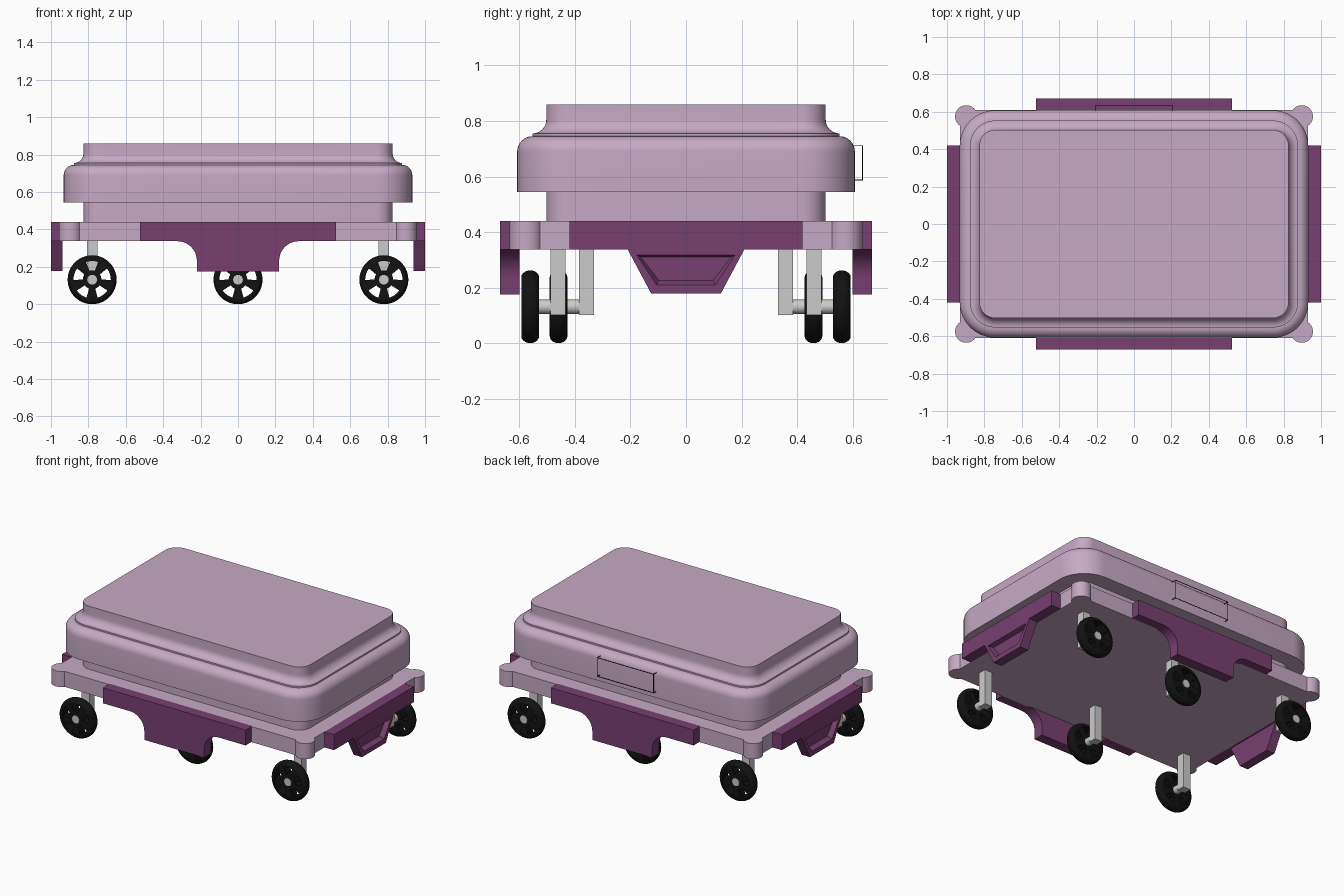
import bpy, bmesh, math
from mathutils import Vector, Matrix

if "Cube" in bpy.data.objects:
    bpy.data.objects.remove(bpy.data.objects["Cube"])

def material(name, rgb):
    m = bpy.data.materials.new(name)
    m.diffuse_color = (*rgb, 1)
    m.use_nodes = True
    m.node_tree.nodes["Principled BSDF"].inputs["Base Color"].default_value = m.diffuse_color
    return m

PINK = material("pale_mauve", (0.56, 0.40, 0.55))
PURPLE = material("plum", (0.19, 0.05, 0.165))
BLACK = material("rubber", (0.006, 0.006, 0.006))

def finish(name, bm, mat=None, angle=35):
    bmesh.ops.recalc_face_normals(bm, faces=bm.faces)
    me = bpy.data.meshes.new(name)
    bm.to_mesh(me)
    bm.free()
    me.polygons.foreach_set("use_smooth", [True] * len(me.polygons))
    me.set_sharp_from_angle(angle=math.radians(angle))
    if mat:
        me.materials.append(mat)
    ob = bpy.data.objects.new(name, me)
    bpy.context.collection.objects.link(ob)
    return ob

def loft(bm, rings, cap=True, closed=False):
    rs = [[bm.verts.new(p) for p in r] for r in rings]
    n = len(rs[0])
    for a, b in list(zip(rs, rs[1:])) + ([(rs[-1], rs[0])] if closed else []):
        for i in range(n):
            j = (i + 1) % n
            bm.faces.new((a[i], a[j], b[j], b[i]))
    if cap and not closed:
        return bm.faces.new(rs[0]), bm.faces.new(rs[-1])

def arc(cx, cy, r, a0, a1, n):
    return [(cx + r * math.cos(math.radians(a0 + (a1 - a0) * i / n)),
             cy + r * math.sin(math.radians(a0 + (a1 - a0) * i / n))) for i in range(n + 1)]

def rounded_rect(hx, hy, r, n=12):
    return sum((arc(sx * (hx - r), sy * (hy - r), r, a, a + 90, n) for sx, sy, a in
                ((1, 1, 0), (-1, 1, 90), (-1, -1, 180), (1, -1, 270))), [])

def box(bm, lo, hi):
    lo, hi = Vector(lo), Vector(hi)
    bmesh.ops.create_cube(bm, size=1, matrix=Matrix.Translation((lo + hi) / 2)
                          @ Matrix.Diagonal((*(hi - lo), 1)))

# Upper body: one rounded outline swept up a stepped ogee profile
HX, HY, R = 0.932, 0.608, 0.19
profile = [(0.105, 0.43), (0.105, 0.545), (0, 0.545), (0, 0.69)]
profile += [(0.055 - x, z) for x, z in arc(0, 0.69, 0.055, 0, 90, 8)][1:]
profile += [(0.055 + x, z) for x, z in arc(0, 0.805, 0.05, -90, 0, 8)]
profile += [(0.105, 0.86)]
bm = bmesh.new()
loft(bm, [[(x, y, z) for x, y in rounded_rect(HX - d, HY - d, R - d)] for d, z in profile])
finish("upper_body", bm, PINK)

# Deck plate with round corner ears
ear = arc(0.897, 0.575, 0.06, -56.6, 144, 20)
outline = []
for sx, sy in ((1, 1), (-1, 1), (-1, -1), (1, -1)):
    pts = [(sx * x, sy * y) for x, y in ear]
    outline += pts if sx * sy > 0 else pts[::-1]
bm = bmesh.new()
loft(bm, [[(x, y, z) for x, y in outline] for z in (0.337, 0.44)])
finish("deck", bm, PINK)

# Side bumpers with a filleted drop tab
half = [(0.525, 0.44), (0.525, 0.337)] + arc(0.325, 0.232, 0.105, 90, 180, 10) + [(0.22, 0.175)]
side = half + [(-x, z) for x, z in reversed(half)]
for s, label in ((-1, "front"), (1, "back")):
    bm = bmesh.new()
    loft(bm, [[(x, s * y, z) for x, z in side] for y in (0.6, 0.67)])
    finish(label + "_bumper", bm, PURPLE, 30)

# End bumpers with a recessed trapezoid tab
tab = [(0.21, 0.337), (0.125, 0.178), (-0.125, 0.178), (-0.21, 0.337)]
for s, label in ((-1, "left"), (1, "right")):
    bm = bmesh.new()
    inner, outer = loft(bm, [[(s * x, y, z) for y, z in tab] for x in (0.938, 1.0)])
    bmesh.ops.recalc_face_normals(bm, faces=bm.faces)
    bmesh.ops.inset_region(bm, faces=[outer], thickness=0.037)
    bmesh.ops.inset_region(bm, faces=[outer], thickness=0.018, depth=-0.03)
    xs = sorted((s * 0.925, s * 1.0))
    box(bm, (xs[0], -0.42, 0.337), (xs[1], 0.42, 0.44))
    finish(label + "_bumper", bm, PURPLE, 20)

# Wheels on square legs; the middle pair sits further in
WR, W, WZ = 0.131, 0.032, 0.131
def ring_y(cx, cy, r, y, n=40):
    return [(cx + x, y, WZ + z) for x, z in arc(0, 0, r, 0, 360 - 360 / n, n - 1)]

def wheel(label, cx, cy, s):
    bm = bmesh.new()
    tyre = [(0.1, -W)] + [(WR - 0.025 + u, v) for u, v in
            [(0.025 * math.cos(t), W * math.sin(t)) for t in
             [math.radians(-90 + 18 * i) for i in range(11)]]] + [(0.1, W)]
    loft(bm, [ring_y(cx, cy, r, cy + v) for r, v in tyre], closed=True)
    loft(bm, [ring_y(cx, cy, 0.05, cy + v) for v in (-0.028, 0.028)])
    for k in range(5):
        a = 54 + 72 * k - 18 + 18
        wedge = arc(0, 0, 0.045, a - 20, a + 20, 3) + arc(0, 0, 0.103, a + 17, a - 17, 3)
        loft(bm, [[(cx + x, cy + v, WZ + z) for x, z in wedge] for v in (-0.028, 0.028)])
    finish(label + "_wheel", bm, BLACK)
    bm = bmesh.new()
    loft(bm, [ring_y(cx, cy, 0.026, cy + s * v, 24) for v in (0.031, -0.1)])
    finish(label + "_axle", bm)
    bm = bmesh.new()
    ly = cy - s * 0.1
    box(bm, (cx - 0.028, ly - 0.027, 0.102), (cx + 0.028, ly + 0.027, 0.34))
    finish(label + "_leg", bm)

for s, row in ((-1, "front"), (1, "back")):
    for cx, col, y in ((-0.78, "left", 0.561), (0, "middle", 0.459), (0.78, "right", 0.561)):
        wheel(f"{row}_{col}", cx, s * y, s)

# Thin wire frame on the back
bm = bmesh.new()
t = 0.0015
for z in (0.587, 0.711):
    box(bm, (-0.205, 0.635 - t, z - t), (0.208, 0.635 + t, z + t))
for x in (-0.205, 0.208):
    box(bm, (x - t, 0.635 - t, 0.587), (x + t, 0.635 + t, 0.711))
    for z in (0.587, 0.711):
        box(bm, (x - t, 0.6, z - t), (x + t, 0.635, z + t))
finish("back_frame", bm, BLACK)
